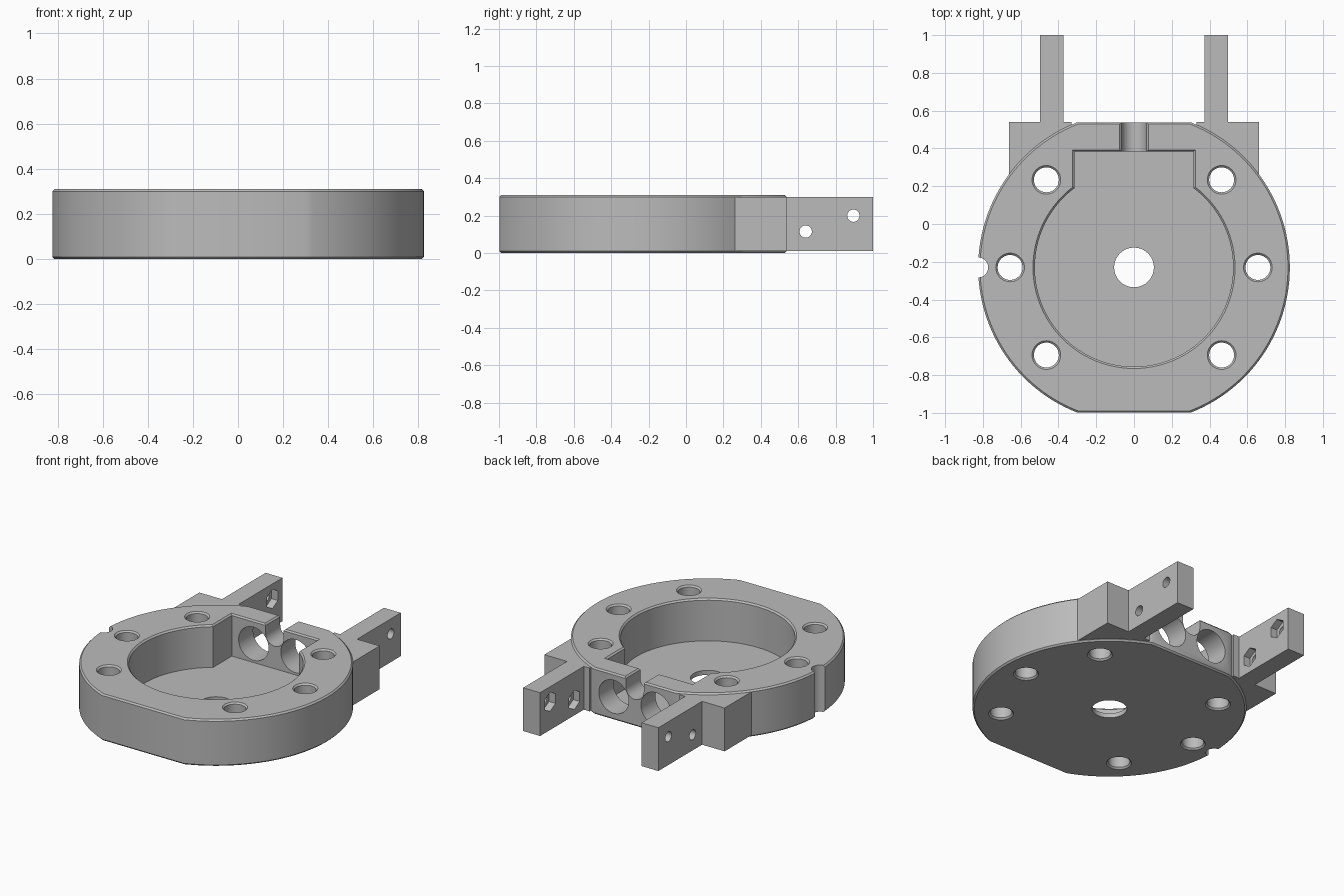
import bpy, bmesh
from math import sin, cos, asin, pi, radians
from mathutils import Matrix

cube = bpy.data.objects.get("Cube")
if cube:
    bpy.data.objects.remove(cube, do_unlink=True)

CY = -0.23      # disc centre in y
R = 0.825       # disc radius
FLAT = 0.768    # distance from centre to each flat
H = 0.31        # disc height
CH = 0.01       # edge chamfer

metal = bpy.data.materials.new("light grey")
metal.use_nodes = True
grey = (0.5, 0.5, 0.5, 1)
metal.diffuse_color = grey
metal.node_tree.nodes["Principled BSDF"].inputs["Base Color"].default_value = grey


def circle(r, n=64):
    return [(r * cos(2 * pi * i / n), r * sin(2 * pi * i / n)) for i in range(n)]


def box(w, d):
    return [(-w / 2, -d / 2), (w / 2, -d / 2), (w / 2, d / 2), (-w / 2, d / 2)]


def loft(name, outline, levels, loc=(0, 0, 0), axis="Z"):
    """Stack scaled copies of an outline; levels are (scale, height)."""
    turn = {"Z": Matrix(), "X": Matrix.Rotation(radians(90), 4, "Y"),
            "Y": Matrix.Rotation(radians(-90), 4, "X")}[axis]
    bm = bmesh.new()
    rings = [[bm.verts.new((x * s, y * s, z)) for x, y in outline] for s, z in levels]
    bm.faces.new(rings[0])
    bm.faces.new(rings[-1])
    n = len(outline)
    for a, b in zip(rings, rings[1:]):
        for i in range(n):
            j = (i + 1) % n
            bm.faces.new((a[i], a[j], b[j], b[i]))
    bmesh.ops.recalc_face_normals(bm, faces=bm.faces)
    bm.transform(Matrix.Translation(loc) @ turn)
    mesh = bpy.data.meshes.new(name)
    bm.to_mesh(mesh)
    bm.free()
    mesh.materials.append(metal)
    obj = bpy.data.objects.new(name, mesh)
    bpy.context.scene.collection.objects.link(obj)
    return obj


helpers = []


def combine(obj, operation):
    obj.hide_render = True
    helpers.append(obj)
    mod = housing.modifiers.new(obj.name, "BOOLEAN")
    mod.operation = operation
    mod.solver = "EXACT"
    mod.object = obj


def cut(*args, **kwargs):
    combine(loft(*args, **kwargs), "DIFFERENCE")


# Disc body with two flats and chamfered rims
a = asin(FLAT / R)
steps = 56
arc = [-a + 2 * a * i / steps for i in range(steps + 1)]
outline = [(R * cos(t), R * sin(t)) for t in arc]
outline += [(-x, -y) for x, y in outline]
inset = 1 - CH / R
housing = loft("housing", outline, [(inset, 0), (1, CH), (1, H - CH), (inset, H)], (0, CY, 0))

# Side blocks with rear arms
arm = [(0.33, 0.22), (0.663, 0.22), (0.663, 0.541), (0.497, 0.541),
       (0.497, 1), (0.373, 1), (0.373, 0.541), (0.33, 0.541)]
for side, s in (("left", 1), ("right", -1)):
    combine(loft(side + "_arm", [(s * x, y) for x, y in arm], [(1, 0.012), (1, 0.3)]), "UNION")

# Round pocket with square rear bay
pocket_r = 0.525
k = 1 + CH / pocket_r
cut("pocket", circle(pocket_r, 96), [(1, 0.03), (1, H - CH), (k, H), (k, 0.4)], (0, CY, 0))
k = 1 + CH / 0.315
cut("bay", box(0.63, 0.5), [(1, 0.03), (1, H - CH), (k, H), (k, 0.4)], (0, 0.135, 0))
cut("centre_hole", circle(0.105), [(1, -0.1), (1, 0.1)], (0, CY, 0))

# Ring of six bolt holes, chamfered at both ends
bolt_r = 0.066
k = 1 + CH / bolt_r
for angle in (0, 45, 135, 180, 225, 315):
    t = radians(angle)
    cut("bolt_hole", circle(bolt_r, 40),
        [(k, -0.1), (k, 0), (1, CH), (1, H - CH), (k, H), (k, 0.4)],
        (0.656 * cos(t), CY + 0.656 * sin(t), 0))

# Edge notch
cut("notch", circle(0.053, 32), [(1, -0.1), (1, 0.4)], (-0.825, CY, 0))

# Rear wall: two round ports and an open cable slot
for x in (-0.155, 0.155):
    cut("port", circle(0.11), [(1, 0.33), (1, 0.7)], (x, 0, 0.155), axis="Y")
cut("slot_round", circle(0.066, 40), [(1, 0.33), (1, 0.7)], (0, 0, 0.245), axis="Y")
k = 1 + CH / 0.066
cut("slot_top", box(0.132, 0.3), [(1, 0.245), (1, H - CH), (k, H), (k, 0.4)], (0, 0.47, 0))

# Cross holes through the arms with hexagonal nut pockets on the inner faces
for y, z in ((0.64, 0.115), (0.895, 0.2)):
    cut("cross_hole", circle(0.033, 32), [(1, -0.8), (1, 0.8)], (0, y, z), axis="X")
    cut("nut_pocket", circle(0.064, 6), [(1, -0.42), (1, 0.42)], (0, y, z), axis="X")

# Apply the cuts and remove the helpers
bpy.context.view_layer.update()
graph = bpy.context.evaluated_depsgraph_get()
result = bpy.data.meshes.new_from_object(housing.evaluated_get(graph))
housing.modifiers.clear()
housing.data = result
result.name = "housing"
for obj in helpers:
    bpy.data.objects.remove(obj, do_unlink=True)

# Smooth curved walls, keep edges sharp
bpy.ops.object.select_all(action="DESELECT")
housing.select_set(True)
bpy.context.view_layer.objects.active = housing
bpy.ops.object.shade_smooth_by_angle(angle=radians(25))
